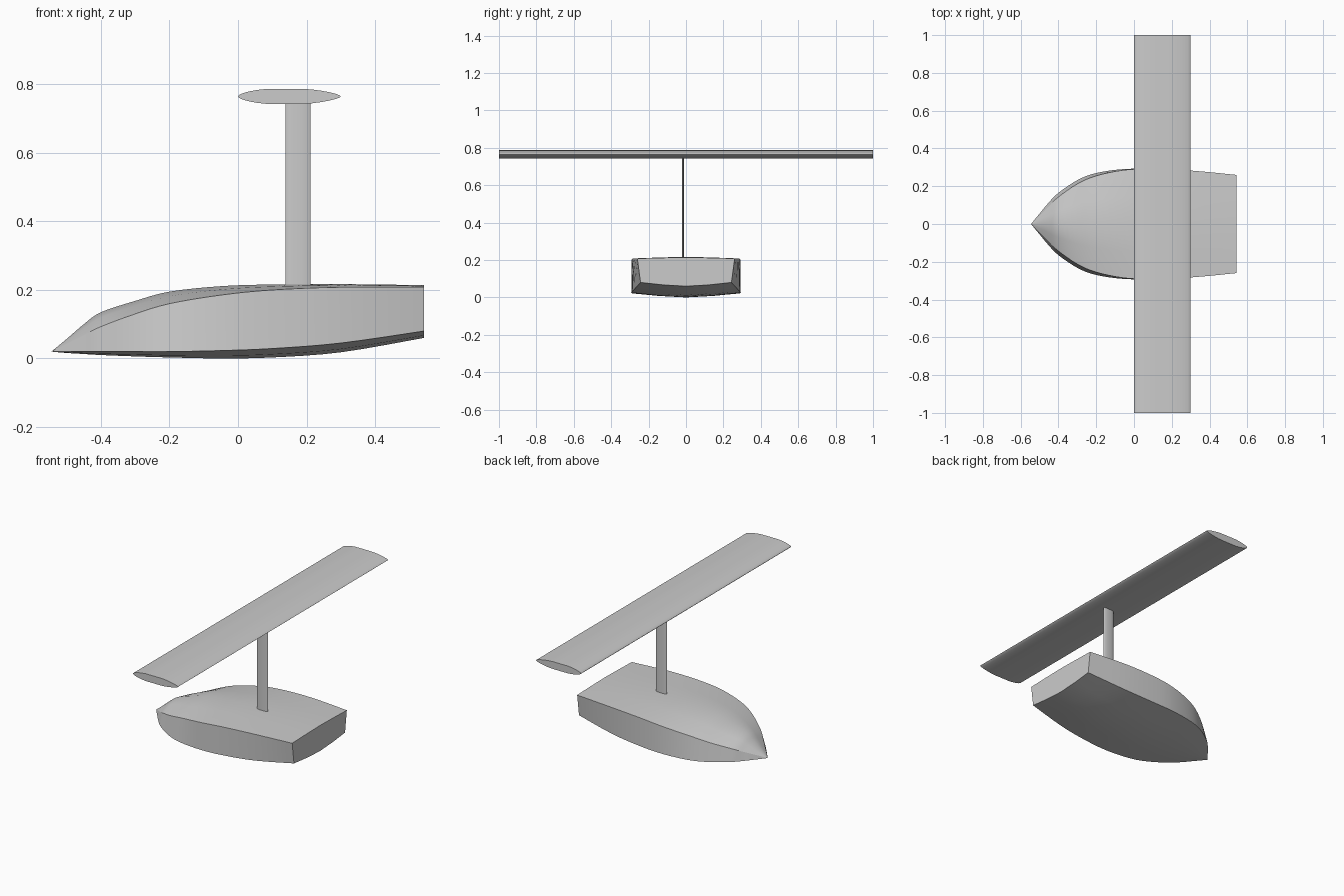
import bpy, bmesh, math
from mathutils import Vector

cube = bpy.data.objects.get("Cube")
if cube:
    bpy.data.objects.remove(cube, do_unlink=True)

grey = bpy.data.materials.new("plain grey")
grey.use_nodes = True
grey.diffuse_color = (0.6, 0.6, 0.6, 1)
grey.node_tree.nodes["Principled BSDF"].inputs["Base Color"].default_value = grey.diffuse_color


def finish(name, bm, angle):
    """Turn a bmesh into a shaded, coloured object."""
    bmesh.ops.remove_doubles(bm, verts=bm.verts, dist=0.0001)
    bmesh.ops.recalc_face_normals(bm, faces=bm.faces)
    mesh = bpy.data.meshes.new(name)
    bm.to_mesh(mesh)
    bm.free()
    mesh.materials.append(grey)
    obj = bpy.data.objects.new(name, mesh)
    bpy.context.collection.objects.link(obj)
    bpy.ops.object.select_all(action='DESELECT')
    obj.select_set(True)
    bpy.context.view_layer.objects.active = obj
    bpy.ops.object.shade_smooth_by_angle(angle=math.radians(angle))
    return obj


def loft(name, rings, angle):
    """Skin a list of closed rings and cap both ends."""
    bm = bmesh.new()
    loops = [[bm.verts.new(p) for p in ring] for ring in rings]
    for a, b in zip(loops, loops[1:]):
        for i in range(len(a)):
            j = (i + 1) % len(a)
            bm.faces.new((a[i], a[j], b[j], b[i]))
    for end in (loops[0], loops[-1]):
        if (Vector(end[0].co) - Vector(end[len(end) // 2].co)).length > 0.001:
            bm.faces.new(end)
    return finish(name, bm, angle)


def spline(rows, steps):
    """Smoothly interpolate the rows of a station table."""
    padded = [rows[0]] + rows + [rows[-1]]
    result = []
    for a, b, c, d in zip(padded, padded[1:], padded[2:], padded[3:]):
        for s in range(steps):
            t = s / steps
            result.append([
                q + t / 2 * (r - p + t * (2 * p - 5 * q + 4 * r - w + t * (3 * (q - r) + w - p)))
                for p, q, r, w in zip(a, b, c, d)])
    return result + [rows[-1]]


# Hull stations: x, keel z, chine y, chine z, sheer y, sheer z, deck ridge z
stations = [
    (-.545, .02, 0, .02, 0, .02, .02),
    (-.5, .016, .055, .02, .045, .043, .057),
    (-.45, .013, .115, .02, .095, .068, .1),
    (-.4, .01, .165, .02, .143, .093, .135),
    (-.3, .006, .232, .02, .212, .13, .168),
    (-.2, .003, .27, .02, .255, .16, .195),
    (-.05, 0, .291, .023, .286, .185, .211),
    (.1, .003, .29, .029, .291, .2, .216),
    (.3, .018, .275, .045, .283, .208, .217),
    (.543, .06, .243, .08, .26, .208, .214),
]


def hull_ring(row):
    x, keel, chine_y, chine_z, sheer_y, sheer_z, ridge = row
    half = [
        (chine_y / 2, keel + (chine_z - keel) * .35),
        (chine_y, chine_z),
        (sheer_y, sheer_z),
        (sheer_y / 2, ridge + (sheer_z - ridge) * .38),
    ]
    left = [(x, y, z) for y, z in half]
    right = [(x, -y, z) for y, z in reversed(half)]
    return [(x, 0, keel)] + left + [(x, 0, ridge)] + right


loft("hull", [hull_ring(row) for row in spline(stations, 4)], 30)


# Wing: rounded nose, thin trailing edge
def foil(chord, thickness, count):
    """Closed airfoil outline running from nose to tail and back."""
    def height(u):
        return thickness / 2 * min(1, 1.12 * math.sin(math.pi * u ** .9) ** .6)
    us = [(1 - math.cos(math.pi * i / count)) / 2 for i in range(count + 1)]
    upper = [(u * chord, height(u)) for u in us]
    lower = [(u * chord, -height(u)) for u in us[1:-1]]
    return upper + lower[::-1]


wing_outline = foil(.3, .044, 14)
loft("wing", [[(x, y, z + .765) for x, z in wing_outline] for y in (-1, 1)], 40)

# Mast: slim upright strut set slightly to the right of the ridge
mast_outline = foil(.073, .012, 8)
loft("mast", [[(x + .139, y - .016, z) for x, y in mast_outline] for z in (.2, .76)], 40)
